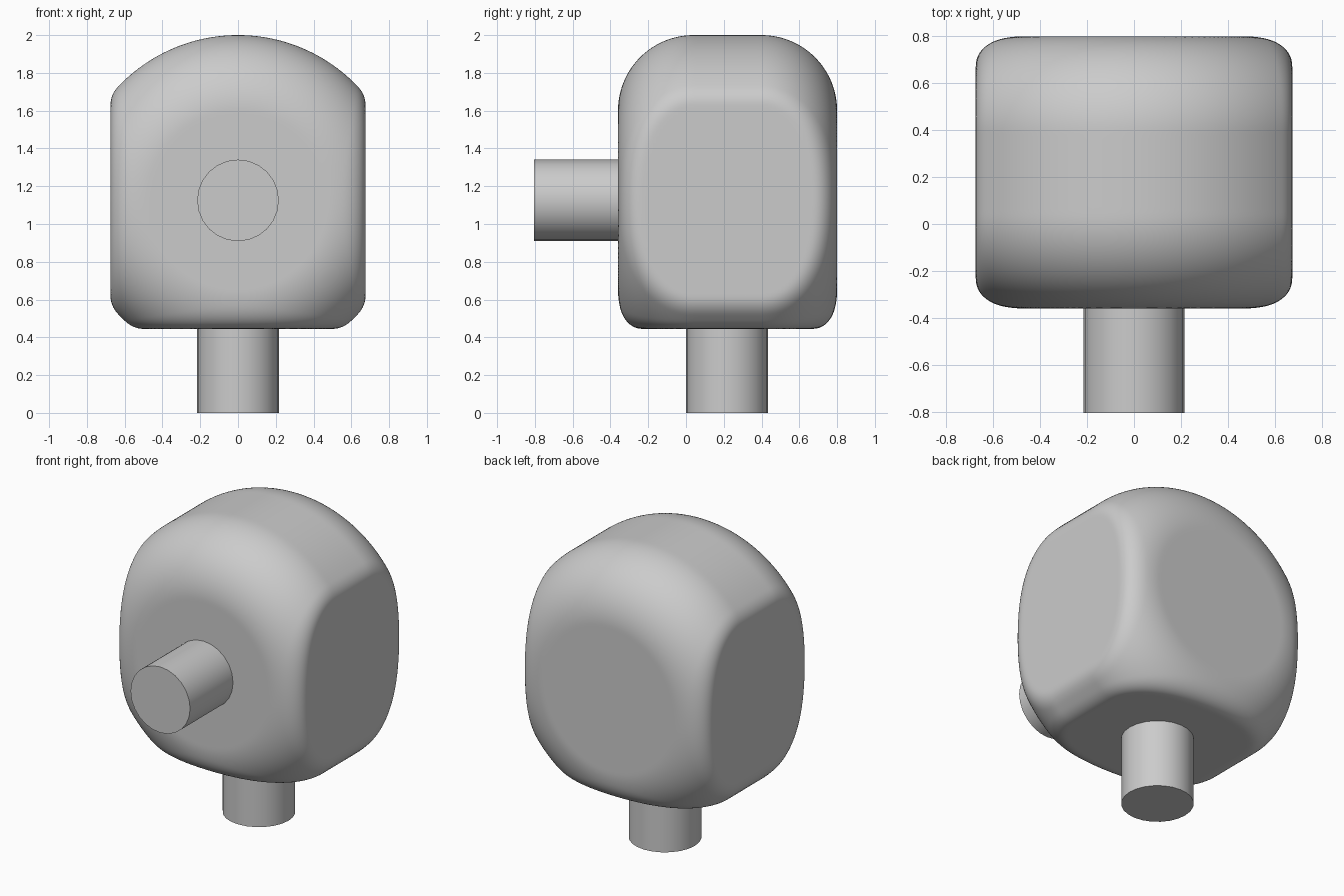
import bpy
import bmesh
from math import hypot, radians
from mathutils import Vector

cube = bpy.data.objects.get("Cube")
if cube:
    bpy.data.objects.remove(cube)

grey = bpy.data.materials.new("plain grey")
grey.use_nodes = True
colour = (0.6, 0.6, 0.6, 1)
grey.diffuse_color = colour
grey.node_tree.nodes["Principled BSDF"].inputs["Base Color"].default_value = colour

CENTRE = Vector((0, 0.22, 1.125))
RADIUS, HALF_DEPTH, ROUND = 0.875, 0.58, 0.4   # drum lying along y, rounded rims
SIDE_CUT, BOTTOM_CUT, EDGE = 0.675, 0.68, 0.15  # flat cuts and their edge fillet


def finish(obj, name, angle):
    obj.name = name
    obj.data.materials.append(grey)
    bpy.ops.object.select_all(action='DESELECT')
    bpy.context.view_layer.objects.active = obj
    obj.select_set(True)
    bpy.ops.object.shade_smooth_by_angle(angle=radians(angle))


def blend(a, b, k):
    """Maximum of two distances with a rounded join of width k."""
    h = max(k - abs(a - b), 0)
    return max(a, b) + (h * h / (4 * k) if h else 0)


def outside(p):
    """Signed distance to the rounded drum with three flat cuts."""
    r = hypot(p.x, p.z)
    qr = r - (RADIUS - ROUND)
    qy = abs(p.y) - (HALF_DEPTH - ROUND)
    length = hypot(max(qr, 0), max(qy, 0))
    drum = length + min(max(qr, qy), 0) - ROUND
    lean = max(qr, 0) / max(length * r, 1e-6)
    d = drum
    for along, cut in ((abs(p.x), SIDE_CUT), (-p.z, BOTTOM_CUT)):
        k = EDGE * (1 - min(max(lean * along, 0), 1)) + 0.001
        d = blend(d, along - cut, k)
    return d


# Rounded body: a finely divided block pushed onto the shape
bm = bmesh.new()
bmesh.ops.create_cube(bm, size=2)
bmesh.ops.subdivide_edges(bm, edges=bm.edges[:], cuts=71, use_grid_fill=True)
for v in bm.verts:
    ray = v.co.normalized()
    near, far = 0.1, 1.5
    for _ in range(18):
        mid = (near + far) / 2
        if outside(ray * mid) > 0:
            far = mid
        else:
            near = mid
    v.co = ray * near + CENTRE
mesh = bpy.data.meshes.new("body")
bm.to_mesh(mesh)
bm.free()
body = bpy.data.objects.new("body", mesh)
bpy.context.collection.objects.link(body)
finish(body, "body", 60)


def shaft(name, start, end):
    """Round shaft between two points."""
    start, end = Vector(start), Vector(end)
    axis = end - start
    bpy.ops.mesh.primitive_cylinder_add(
        vertices=24, radius=0.216, depth=axis.length, location=(start + end) / 2,
        rotation=axis.to_track_quat('Z', 'Y').to_euler())
    finish(bpy.context.object, name, 30)


shaft("front_shaft", (0, -0.805, 1.125), (0, -0.25, 1.125))
shaft("bottom_shaft", (0, 0.217, 0), (0, 0.217, 0.55))
